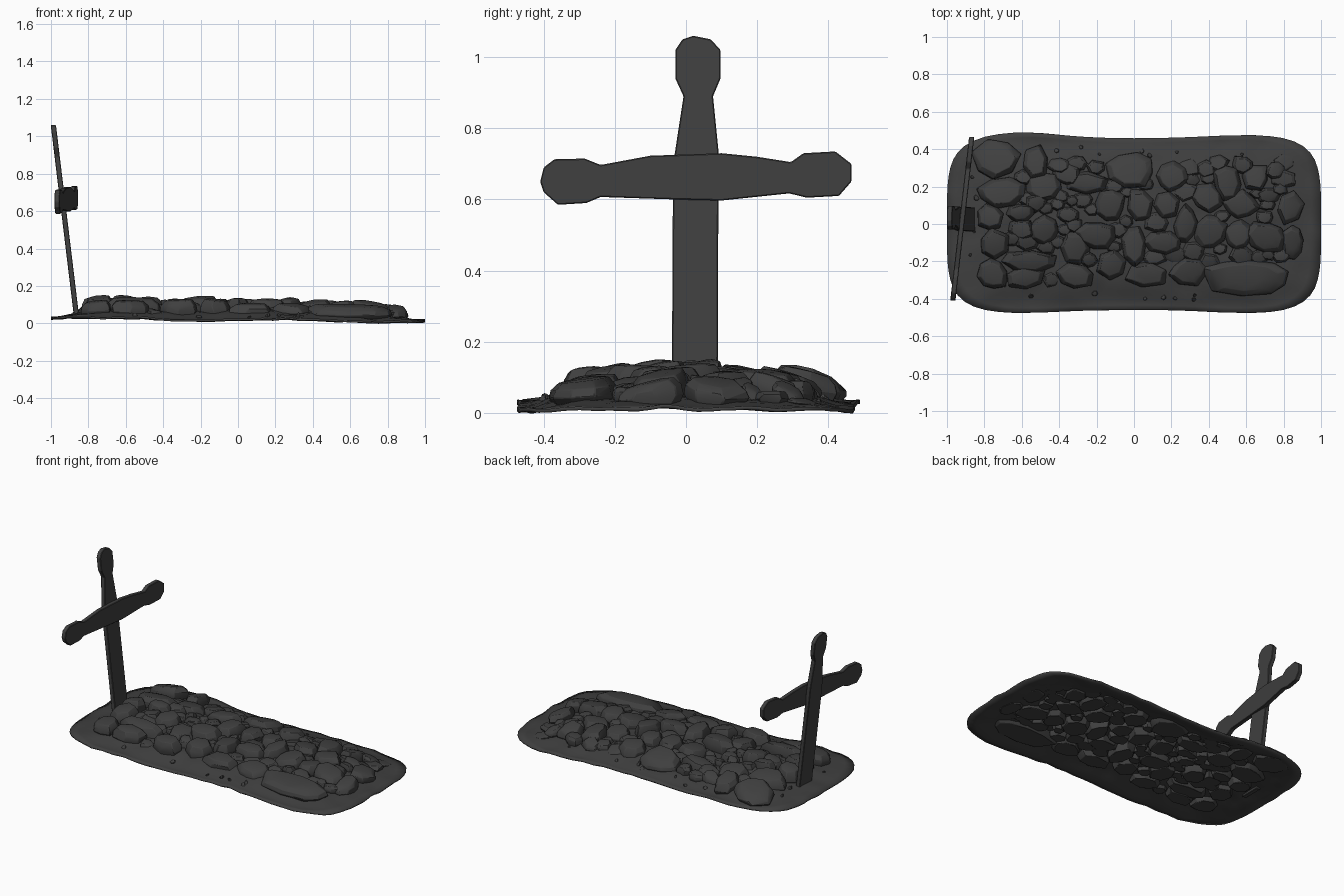
import bpy, bmesh, math, random
from mathutils import Vector, noise

random.seed(11)
cube = bpy.data.objects.get("Cube")
if cube:
    bpy.data.objects.remove(cube, do_unlink=True)

grey = bpy.data.materials.new("charcoal grey")
grey.use_nodes = True
tone = (0.05, 0.05, 0.05, 1)
grey.diffuse_color = tone
shader = next(n for n in grey.node_tree.nodes if n.type == 'BSDF_PRINCIPLED')
shader.inputs["Base Color"].default_value = tone
shader.inputs["Roughness"].default_value = 0.9


def make_object(name, bm, bevel=0.0, smooth=None):
    bmesh.ops.recalc_face_normals(bm, faces=bm.faces)
    mesh = bpy.data.meshes.new(name)
    bm.to_mesh(mesh)
    bm.free()
    mesh.materials.append(grey)
    obj = bpy.data.objects.new(name, mesh)
    bpy.context.collection.objects.link(obj)
    if bevel:
        mod = obj.modifiers.new("worn edges", 'BEVEL')
        mod.width = bevel
        mod.segments = 1
        mod.limit_method = 'ANGLE'
    if smooth:
        bpy.ops.object.select_all(action='DESELECT')
        obj.select_set(True)
        bpy.context.view_layer.objects.active = obj
        bpy.ops.object.shade_smooth_by_angle(angle=math.radians(smooth))
    return obj


def plank(name, outline, thickness, x_at):
    """Flat board cut to a y-z outline, leaning as x_at(y, z) tells."""
    bm = bmesh.new()
    sides = []
    for dx in (-thickness / 2, thickness / 2):
        verts = [bm.verts.new((x_at(y, z) + dx, y, z)) for y, z in outline]
        sides.append(verts)
        bm.faces.new(verts)
    count = len(outline)
    for i in range(count):
        j = (i + 1) % count
        bm.faces.new((sides[0][i], sides[0][j], sides[1][j], sides[1][i]))
    return make_object(name, bm, bevel=0.003)


# Leaning wooden cross
post = [(-.04, .03), (.089, .03), (.091, .6), (.093, .72), (.076, .89), (.097, .94),
        (.097, 1.02), (.07, 1.05), (.02, 1.06), (-.01, 1.05), (-.03, 1.02),
        (-.03, .94), (-.007, .89), (-.033, .72), (-.037, .6)]
plank("cross_post", post, .028, lambda y, z: -.865 - .121 * (z - .05))

bar = [(-.41, .65), (-.4, .69), (-.37, .713), (-.285, .715), (-.24, .697), (-.1, .723),
       (.1, .73), (.2, .72), (.295, .705), (.33, .73), (.42, .735), (.465, .7),
       (.465, .65), (.43, .61), (.34, .605), (.29, .617), (.1, .597), (-.03, .6),
       (-.24, .607), (-.28, .59), (-.36, .585), (-.4, .62)]
plank("cross_bar", bar, .028, lambda y, z: -.918 + .115 * (y - .03))


# Ground sheet, a rounded rectangle with a wavy rim and a mound inside
def ground_height(x, y):
    inside = max(0, 1 - abs(x / .95) ** 5) * max(0, 1 - abs(y / .43) ** 3)
    wave = .006 * math.sin(6.5 * x) - .009 * x
    grain = .012 * noise.noise(Vector((x * 9, y * 9, 0)))
    return .024 + wave + grain + .05 * inside


def rim_point(angle):
    c, s = math.cos(angle), math.sin(angle)
    k = (abs(c) ** 4.5 + abs(s) ** 4.5) ** (-1 / 4.5)
    x, y = c * k, s * k * .48
    wave = .16 * x * x - .045
    if y > 0:
        wave += .03 * math.exp(-((x + .6) / .25) ** 2)
    return x, y * (1 + wave * min(1, abs(y) / .3))


bm = bmesh.new()
rings, steps = 18, 96
middle = bm.verts.new((0, 0, ground_height(0, 0)))
previous = None
for r in range(1, rings + 1):
    ring = []
    for i in range(steps):
        x, y = (v * r / rings for v in rim_point(math.tau * i / steps))
        ring.append(bm.verts.new((x, y, ground_height(x, y))))
    for i in range(steps):
        j = (i + 1) % steps
        if previous:
            bm.faces.new((previous[i], ring[i], ring[j], previous[j]))
        else:
            bm.faces.new((middle, ring[i], ring[j]))
    previous = ring
ground = make_object("ground", bm, smooth=40)
sheet = ground.modifiers.new("thickness", 'SOLIDIFY')
sheet.thickness = .01


# Stones: convex lumps whose tops lean outward with the slope of the mound
def add_stone(bm, x, y, rx, ry, low, high):
    count = random.randint(6, 8) + (3 if rx > .2 else 0)
    turn = random.uniform(0, math.tau)
    slope = .025 / (rx + ry)
    tilt = Vector((random.uniform(-slope, slope) - .4 * x ** 5,
                   random.uniform(-slope, slope) - .7 * y))
    reach = [random.uniform(.9, 1.25) for _ in range(count)]
    points = []
    for scale, level in ((.85, 0), (1.03, .4), (.97, .7), (.75, .95), (.4, 1)):
        for i in range(count):
            a = turn + math.tau * (i + random.uniform(-.12, .12)) / count
            dx = rx * scale * reach[i] * math.cos(a)
            dy = ry * scale * reach[i] * math.sin(a)
            z = low + (high - low) * level + level * (tilt.x * dx + tilt.y * dy)
            points.append(bm.verts.new((x + dx, y + dy, z)))
    hull = bmesh.ops.convex_hull(bm, input=points)
    loose = {g for g in hull["geom_interior"] + hull["geom_unused"]
             if isinstance(g, bmesh.types.BMVert)}
    bmesh.ops.delete(bm, geom=list(loose), context='VERTS')


def mound_top(x, y):
    return (.13 - .014 * x - .12 * max(0, x - .6) - .2 * y * y
            + random.uniform(-.012, .01))


# x, y, half length, half width of each large stone
stones = [
    (-.73, .35, .12, .1), (-.53, .33, .07, .08), (-.71, .17, .12, .08),
    (-.48, .2, .09, .07), (-.02, .29, .12, .09), (.2, .25, .08, .07),
    (-.25, .22, .1, .06), (-.13, .1, .08, .08), (.03, .1, .07, .09),
    (.17, .11, .07, .07), (.5, .22, .07, .1), (.65, .25, .07, .07),
    (.57, .1, .09, .07), (.39, .14, .08, .07), (.41, -.04, .08, .09),
    (.28, 0, .06, .1), (.71, -.07, .1, .08), (.56, -.06, .07, .08),
    (.83, .09, .07, .08), (.85, -.1, .06, .08), (.6, -.28, .22, .09),
    (.3, -.25, .1, .07), (.07, -.27, .1, .07), (0, -.11, .06, .1),
    (.16, -.1, .1, .06), (-.2, -.06, .1, .07), (-.32, -.13, .08, .09),
    (-.12, -.22, .08, .08), (-.31, -.28, .1, .07), (-.56, -.2, .15, .06),
    (-.58, -.29, .1, .06), (-.76, -.27, .08, .08), (-.75, -.11, .08, .08),
    (-.48, -.03, .08, .07), (-.61, .06, .08, .05), (-.77, .04, .07, .07)]
bm = bmesh.new()
for x, y, rx, ry in stones:
    low = random.uniform(.018, .028) - .008 * x
    add_stone(bm, x, y, rx, ry, low, mound_top(x, y))
make_object("large_stones", bm, bevel=.003, smooth=25)

# Small stones wedged into the gaps
bm = bmesh.new()
placed = []
for attempt in range(2500):
    x, y = random.uniform(-.8, .82), random.uniform(-.31, .33)
    size = random.uniform(.03, .055)
    clear = all(math.hypot((x - a) / (rx + size * .4), (y - b) / (ry + size * .4)) > 1
                for a, b, rx, ry in stones + placed)
    if clear and len(placed) < 55:
        placed.append((x, y, size, size * .8))
        add_stone(bm, x, y, size * 1.25, size, .03 - .008 * x,
                  mound_top(x, y) - random.uniform(.015, .035))
make_object("small_stones", bm, bevel=.003, smooth=25)

# Loose pebbles along the border
bm = bmesh.new()
for _ in range(30):
    x, y = (v * random.uniform(.78, .88) for v in rim_point(random.uniform(0, math.tau)))
    size = random.uniform(.008, .016)
    z = ground_height(x, y)
    add_stone(bm, x, y, size, size, z - .006, z + size * .6)
make_object("pebbles", bm)
